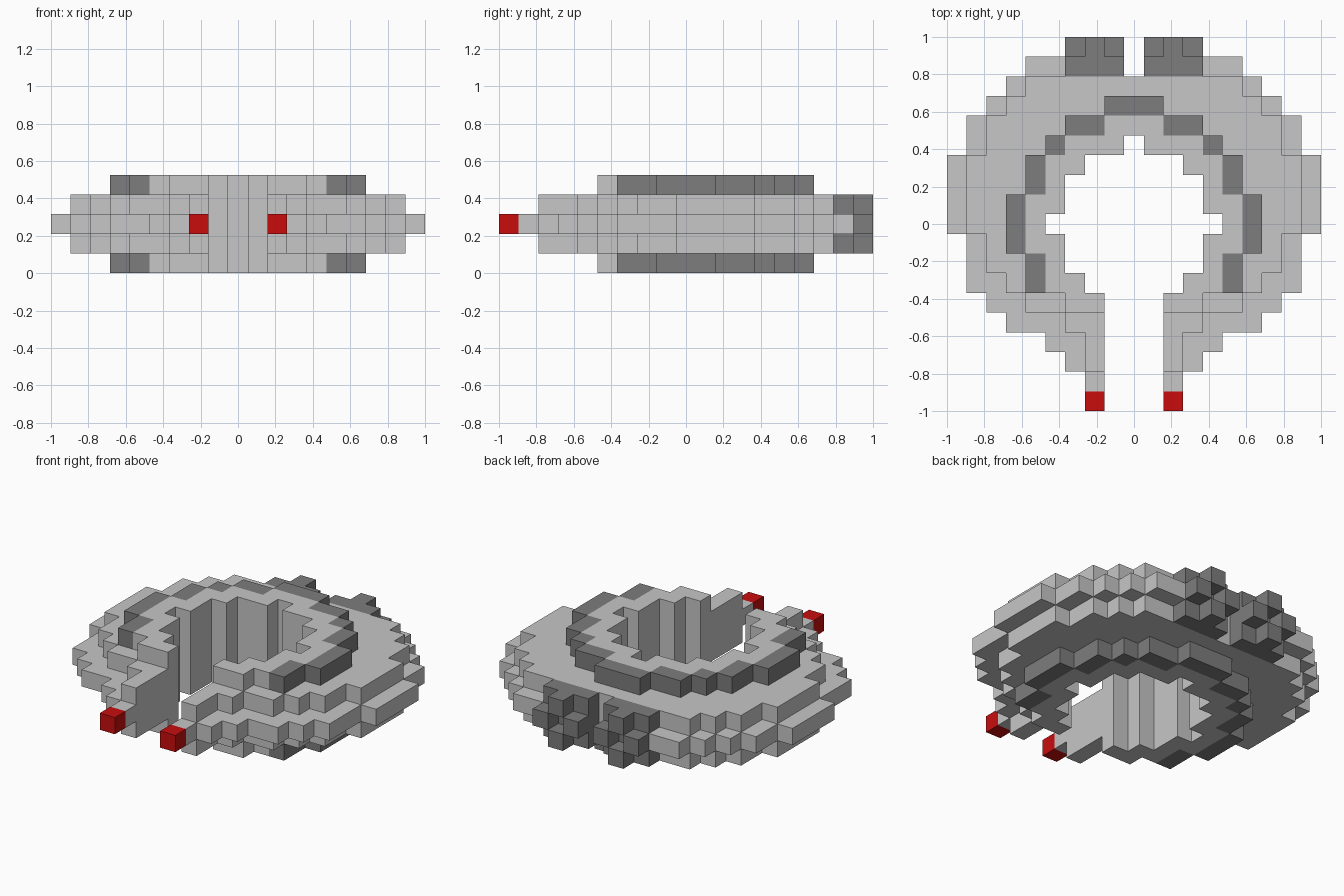
import bpy, bmesh
from mathutils import Vector

if "Cube" in bpy.data.objects:
    bpy.data.objects.remove(bpy.data.objects["Cube"])

U = 2 / 19  # block size; 19 x 19 x 5 blocks

# Row profiles from front to back: first and last block away from the centre line
INNER = [2, 2, 2, 2, 2, 2, 3, 4, 4, 5, 4, 4, 3, 1, 0, 0, 0, 4]
MIDDLE = [2, 2, 3, 4, 6, 7, 8, 8, 8, 9, 9, 9, 9, 8, 8, 7, 6, 5]
DECK = [-1, -1, 2, 2, 3, 5, 6, 7, 7, 8, 8, 8, 8, 7, 7, 6, 5, -1]
RIM = [-1, -1, -1, -1, -1, 3, 5, 5, 6, 6, 6, 5, 5, 4, 3, 1, -1, -1]
BAND_START = {6: 5, 7: 5, 8: 6, 9: 6, 10: 6, 11: 5, 12: 5, 13: 4, 14: 2, 15: 0}


def material(name, colour):
    m = bpy.data.materials.new(name)
    m.diffuse_color = (*colour, 1)
    m.use_nodes = True
    m.node_tree.nodes["Principled BSDF"].inputs["Base Color"].default_value = m.diffuse_color
    return m


light = material("light grey", (0.57, 0.57, 0.57))
dark = material("dark grey", (0.205, 0.205, 0.205))
red = material("red", (0.58, 0.004, 0.004))


def mirrored(cells):
    return {(s * k, j, z) for k, j, z in cells for s in (1, -1)}


def rows(profile, layers):
    return {(k, j, z) for j, end in enumerate(profile)
            for k in range(INNER[j], end + 1) for z in layers}


# Ring hull, stepped in five mirrored layers
hull = rows(MIDDLE, [0]) | rows(DECK, [-1, 1]) | rows(RIM, [-2, 2])

# Red prong tips
tips = {(2, 0, 0)}

# Dark bands around the raised rims, above and below
bands = {(k, j, z) for j, start in BAND_START.items()
         for k in range(start, RIM[j] + 1) for z in (-2, 2)}

# Thrusters: a square base plate with a hollow cross behind it
thrusters = {(k, 17, z) for k in (1, 2, 3) for z in (-1, 0, 1)}
thrusters |= {(2, 18, 1), (2, 18, -1), (1, 18, 0), (3, 18, 0)}

parts = {
    "ring_hull": (hull - tips - bands - thrusters, light),
    "rim_bands": (bands, dark),
    "thrusters": (thrusters, dark),
    "prong_tips": (tips, red),
}
parts = {n: (mirrored(c), m) for n, (c, m) in parts.items()}
solid = set().union(*(c for c, m in parts.values()))


def build(name, cells, mat):
    """Skin a group of blocks, keeping only the exposed sides."""
    bm = bmesh.new()
    verts = {}

    def vert(p):
        key = tuple(round(2 * c) for c in p)
        if key not in verts:
            verts[key] = bm.verts.new((p.x * U, (p.y - 9) * U, (p.z + 2.5) * U))
        return verts[key]

    for cell in sorted(cells):
        c = Vector(cell)
        for axis in range(3):
            for s in (-1, 1):
                n = Vector((0, 0, 0))
                n[axis] = s
                if tuple(int(v) for v in c + n) in solid:
                    continue
                a = Vector((0, 0, 0))
                a[(axis + 1) % 3] = 0.5
                b = n.cross(a)
                m = c + n * 0.5
                bm.faces.new([vert(m + o) for o in (a + b, b - a, -a - b, a - b)])
    bm.normal_update()
    # Merge coplanar squares into clean flat faces
    bmesh.ops.dissolve_limit(bm, angle_limit=0.01, verts=bm.verts, edges=bm.edges)
    mesh = bpy.data.meshes.new(name)
    bm.to_mesh(mesh)
    bm.free()
    mesh.materials.append(mat)
    bpy.context.collection.objects.link(bpy.data.objects.new(name, mesh))


for name, (cells, mat) in parts.items():
    build(name, cells, mat)
